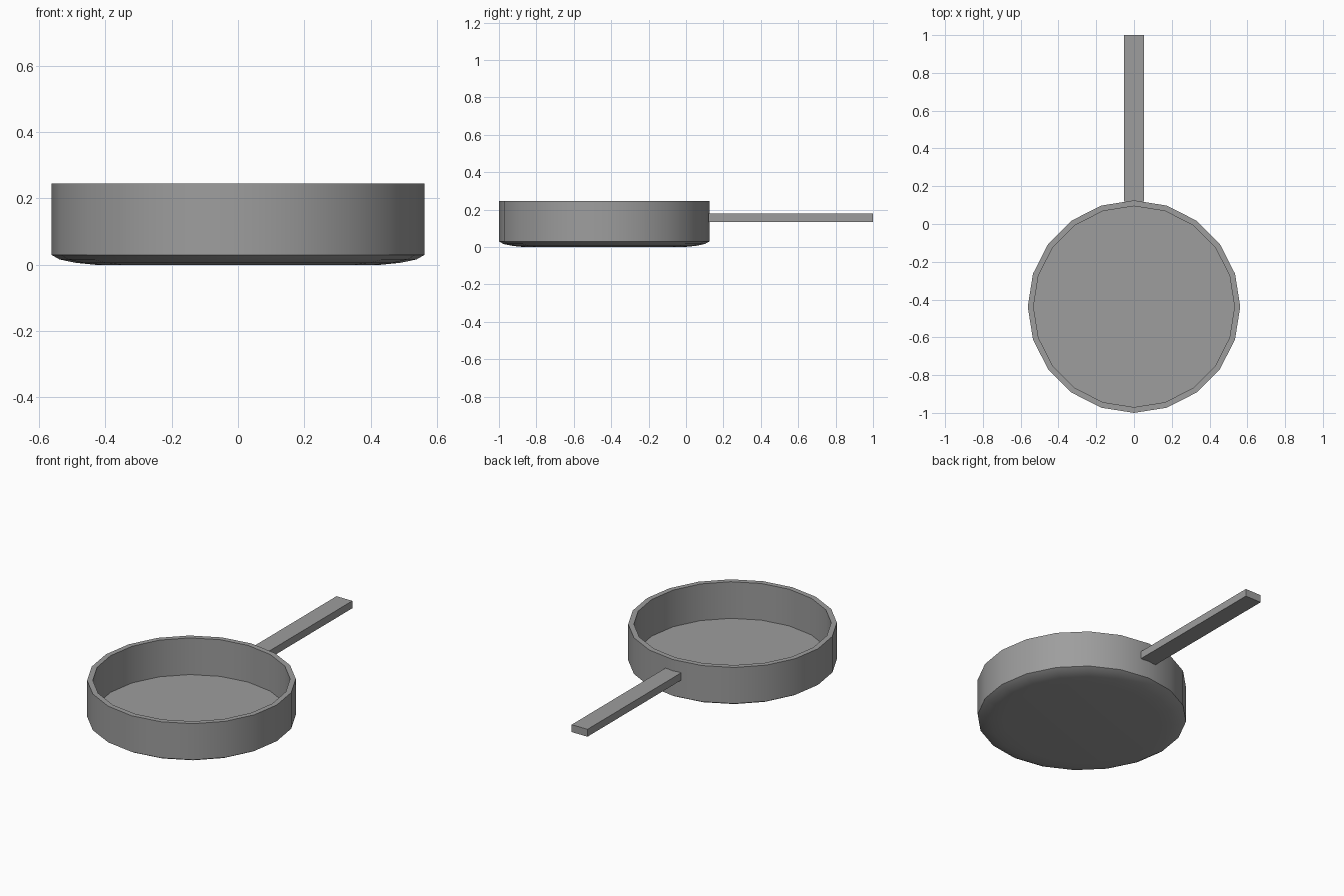
import bpy, bmesh, math
from mathutils import Matrix, Vector

cube = bpy.data.objects.get("Cube")
if cube:
    bpy.data.objects.remove(cube, do_unlink=True)

metal = bpy.data.materials.new("grey_metal")
metal.use_nodes = True
GREY = (0.34, 0.34, 0.34, 1)
metal.diffuse_color = GREY
metal.node_tree.nodes["Principled BSDF"].inputs["Base Color"].default_value = GREY

SIDES = 20


def finish(name, bm, location):
    bmesh.ops.recalc_face_normals(bm, faces=bm.faces)
    mesh = bpy.data.meshes.new(name)
    bm.to_mesh(mesh)
    bm.free()
    mesh.materials.append(metal)
    obj = bpy.data.objects.new(name, mesh)
    obj.location = location
    bpy.context.collection.objects.link(obj)
    return obj


# Pan body: outer wall with rounded base, rim, inner wall and floor
profile = [(0.43, 0), (0.49, 0.006), (0.538, 0.016), (0.5625, 0.03),
           (0.5625, 0.245), (0.532, 0.245), (0.532, 0.027)]
bm = bmesh.new()
rings = [[bm.verts.new((r * math.cos(math.tau * i / SIDES),
                        r * math.sin(math.tau * i / SIDES), z))
          for i in range(SIDES)] for r, z in profile]
for low, high in zip(rings, rings[1:]):
    for i in range(SIDES):
        j = (i + 1) % SIDES
        bm.faces.new((low[i], low[j], high[j], high[i]))
bm.faces.new(rings[0])
bm.faces.new(rings[-1])
pan = finish("pan_body", bm, (0, -0.4375, 0))
bpy.context.view_layer.objects.active = pan
pan.select_set(True)
bpy.ops.object.shade_smooth_by_angle(angle=math.radians(50))

# Straight flat handle
bm = bmesh.new()
bmesh.ops.create_cube(bm, size=1, matrix=Matrix.Diagonal(Vector((0.104, 0.88, 0.044, 1))))
finish("handle", bm, (0, 0.56, 0.156))
